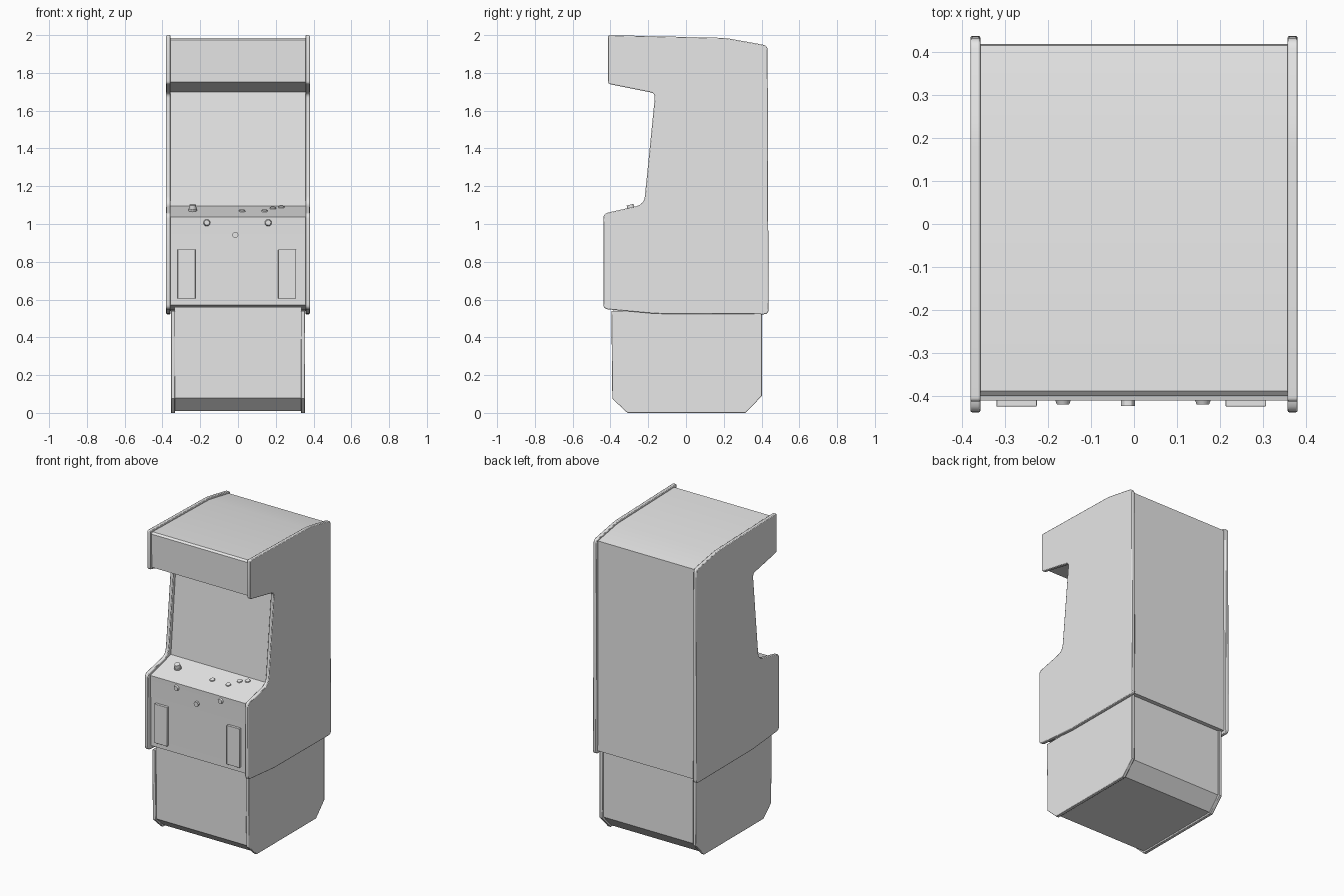
import bpy, bmesh, math
from mathutils import Vector, Matrix

if "Cube" in bpy.data.objects:
    bpy.data.objects.remove(bpy.data.objects["Cube"])

grey = bpy.data.materials.new("light_grey")
grey.diffuse_color = (0.8, 0.8, 0.8, 1)
grey.use_nodes = True
grey.node_tree.nodes["Principled BSDF"].inputs["Base Color"].default_value = grey.diffuse_color


def finish(name, bm, bevel=0):
    bmesh.ops.recalc_face_normals(bm, faces=bm.faces)
    me = bpy.data.meshes.new(name)
    bm.to_mesh(me)
    bm.free()
    ob = bpy.data.objects.new(name, me)
    bpy.context.collection.objects.link(ob)
    me.materials.append(grey)
    if bevel:
        m = ob.modifiers.new("edge", 'BEVEL')
        m.width, m.segments = bevel, 2
        m.limit_method, m.angle_limit = 'ANGLE', math.radians(60)
    bpy.ops.object.select_all(action='DESELECT')
    ob.select_set(True)
    bpy.context.view_layer.objects.active = ob
    bpy.ops.object.shade_smooth_by_angle(angle=math.radians(30))
    return ob


def rounded(points, steps=4):
    """Round each (y, z, radius) corner of a closed profile."""
    out = []
    for i, (y, z, r) in enumerate(points):
        p = Vector((y, z))
        if r == 0:
            out.append(p)
            continue
        a = Vector(points[i - 1][:2]) - p
        b = Vector(points[(i + 1) % len(points)][:2]) - p
        a, b = p + a.normalized() * r, p + b.normalized() * r
        for k in range(steps + 1):
            t = k / steps
            out.append(a * (1 - t) ** 2 + p * 2 * t * (1 - t) + b * t * t)
    return out


def prism(name, profile, x0, x1, bevel=0):
    """Extrude a (y, z) profile along x."""
    bm = bmesh.new()
    f = bm.faces.new([bm.verts.new((x0, p[0], p[1])) for p in profile])
    ext = bmesh.ops.extrude_face_region(bm, geom=[f], use_keep_orig=True)
    moved = [v for v in ext['geom'] if isinstance(v, bmesh.types.BMVert)]
    bmesh.ops.translate(bm, verts=moved, vec=(x1 - x0, 0, 0))
    return finish(name, bm, bevel)


def cylinder(name, loc, r, depth, tilt, top=1.0, sides=12):
    """Cylinder whose base sits at loc; tilt turns its axis about x."""
    bm = bmesh.new()
    mat = (Matrix.Translation(loc) @ Matrix.Rotation(tilt, 4, 'X')
           @ Matrix.Translation((0, 0, depth / 2)))
    bmesh.ops.create_cone(bm, cap_ends=True, segments=sides, radius1=r,
                          radius2=r * top, depth=depth, matrix=mat)
    return finish(name, bm)


# Upper side panels with rounded outline
upper_side = rounded([
    (-0.413, 2.0, 0.012), (0.21, 1.985, 0.03), (0.432, 1.945, 0.025),
    (0.437, 0.522, 0.025), (-0.16, 0.525, 0.03), (-0.437, 0.55, 0.025),
    (-0.438, 1.055, 0.025), (-0.222, 1.103, 0.045), (-0.163, 1.692, 0.025),
    (-0.413, 1.742, 0.015)])
# Lower side panels with clipped feet
lower_side = [(-0.395, 0.54), (-0.39, 0.075), (-0.31, 0.0), (0.315, 0.0),
              (0.402, 0.09), (0.402, 0.54)]
for s, side in ((-1, "left"), (1, "right")):
    prism(side + "_upper_side_panel", upper_side, s * 0.357, s * 0.38, 0.004)
    prism(side + "_lower_side_panel", lower_side, s * 0.333, s * 0.355, 0.003)

# Cabinet body: top, marquee, screen, control panel, door, back
body = [(-0.388, 1.986), (0.21, 1.972), (0.415, 1.935), (0.418, 0.54),
        (-0.16, 0.545), (-0.405, 0.57), (-0.408, 0.973), (-0.41, 1.038),
        (-0.195, 1.096), (-0.14, 1.70), (-0.395, 1.752), (-0.4, 1.975)]
prism("cabinet_body", body, -0.36, 0.36)

# Base between the lower panels
base = [(-0.385, 0.56), (-0.382, 0.08), (-0.305, 0.01), (0.31, 0.01),
        (0.39, 0.095), (0.39, 0.55)]
prism("base_body", base, -0.335, 0.335)

# Control panel parts, tilted to the panel slope
slope = math.atan2(1.096 - 1.038, 0.215)


def on_panel(x, y):
    return (x, y, 1.038 + (y + 0.41) * math.tan(slope) - 0.002)


cylinder("joystick_base", on_panel(-0.24, -0.288), 0.023, 0.012, slope)
cylinder("joystick_knob", on_panel(-0.24, -0.288), 0.021, 0.034, slope, 0.85)
for i, (x, y) in enumerate([(0.022, -0.3), (0.14, -0.3),
                            (0.185, -0.245), (0.23, -0.225)]):
    cylinder(f"button_{i + 1}", on_panel(x, y), 0.017, 0.008, slope, 0.9)

# Front bolts and door lock
fwd = math.pi / 2
for x, side in ((-0.165, "left"), (0.16, "right")):
    cylinder(side + "_front_bolt", (x, -0.405, 1.007), 0.02, 0.015, fwd, 0.7)
cylinder("door_lock", (-0.014, -0.403, 0.942), 0.016, 0.02, fwd)

# Coin plates on the door
for x, side in ((-0.273, "left"), (0.26, "right")):
    prism(side + "_coin_plate", [(-0.424, 0.605), (-0.403, 0.605),
                                 (-0.403, 0.865), (-0.424, 0.865)],
          x - 0.047, x + 0.047, 0.002)
